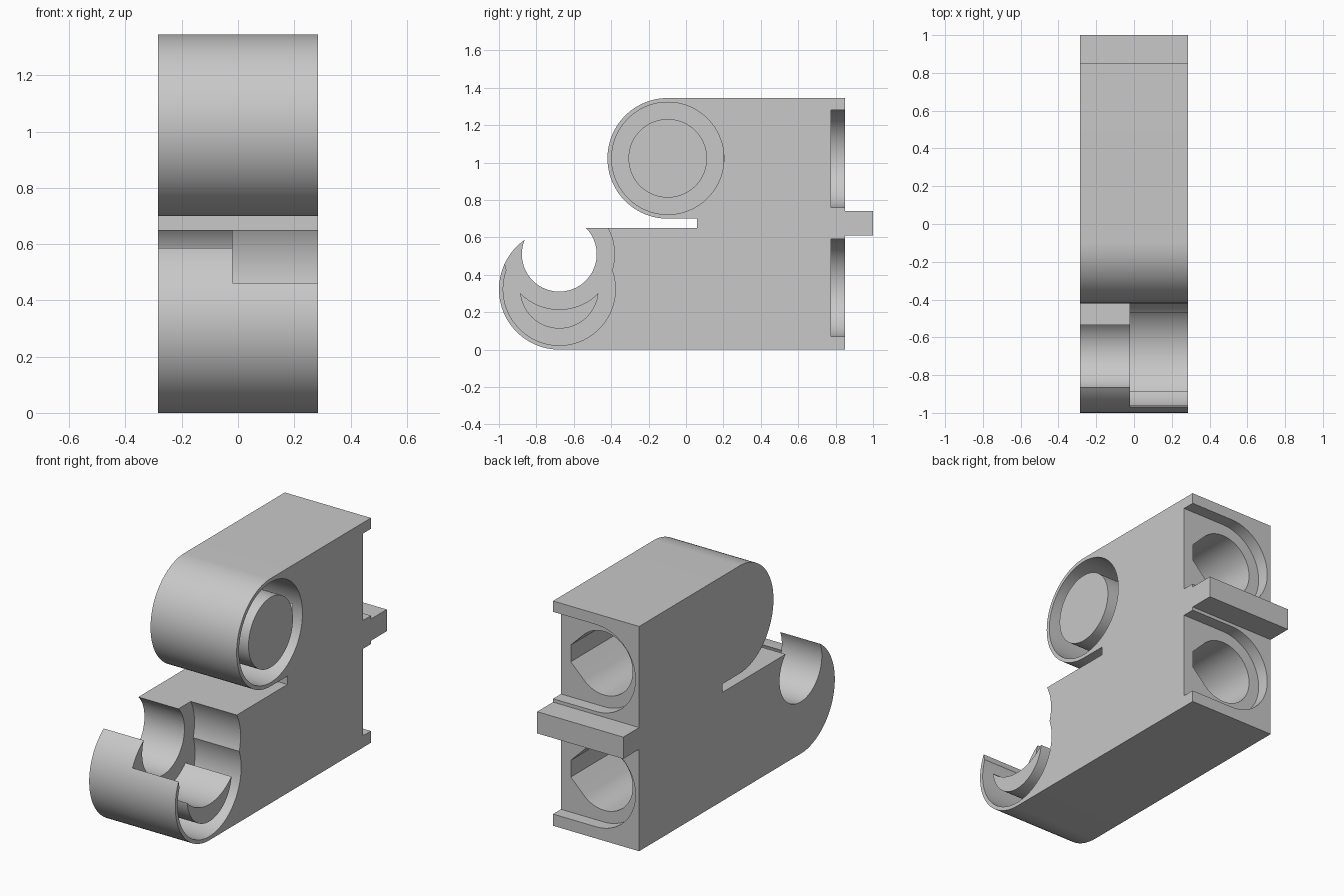
import bpy
import bmesh
from math import cos, sin, radians

old = bpy.data.objects.get("Cube")
if old:
    bpy.data.objects.remove(old, do_unlink=True)

grey = bpy.data.materials.new("plain grey")
grey.use_nodes = True
GREY = (0.58, 0.58, 0.58, 1)
grey.diffuse_color = GREY
grey.node_tree.nodes["Principled BSDF"].inputs["Base Color"].default_value = GREY

HALF = 0.285           # half width
FLOOR = -0.02          # depth of the side pockets
R = 0.3225             # radius of the rounded ends
UPPER = (-0.0975, 1.0225)
LOWER = (-0.6775, R)
SOCKET = (-0.6775, 0.51)


def arc(centre, r, a, b, n=48):
    """Points on an arc, angles in degrees."""
    angles = [radians(a + (b - a) * i / n) for i in range(n + 1)]
    return [(centre[0] + r * cos(t), centre[1] + r * sin(t)) for t in angles]


def disc(centre, r):
    return arc(centre, r, 0, 360, 96)[:-1]


def prism(name, points, axis, lo, hi):
    """Extrude a profile along x (points are y, z) or y (points are x, z)."""
    bm = bmesh.new()

    def place(p, d):
        return (d, p[0], p[1]) if axis == "x" else (p[0], d, p[1])

    face = bm.faces.new([bm.verts.new(place(p, lo)) for p in points])
    ext = bmesh.ops.extrude_face_region(bm, geom=[face])
    verts = [g for g in ext["geom"] if isinstance(g, bmesh.types.BMVert)]
    shift = (hi - lo, 0, 0) if axis == "x" else (0, hi - lo, 0)
    bmesh.ops.translate(bm, verts=verts, vec=shift)
    bmesh.ops.recalc_face_normals(bm, faces=bm.faces[:])
    mesh = bpy.data.meshes.new(name)
    bm.to_mesh(mesh)
    bm.free()
    mesh.materials.append(grey)
    obj = bpy.data.objects.new(name, mesh)
    bpy.context.collection.objects.link(obj)
    return obj


def combine(body, tool, operation):
    mod = body.modifiers.new(tool.name, "BOOLEAN")
    mod.operation = operation
    mod.solver = "EXACT"
    mod.object = tool
    bpy.context.view_layer.objects.active = body
    bpy.ops.object.modifier_apply(modifier=mod.name)
    bpy.data.objects.remove(tool, do_unlink=True)


# Side outline: back tongue, rounded upper end, slot, rounded lower end
outline = [(0.85, 0), (0.85, 0.61), (1, 0.61), (1, 0.74), (0.85, 0.74), (0.85, 2 * UPPER[1] - 0.7)]
outline += arc(UPPER, R, 90, 270)
outline += [(0.06, 0.7), (0.06, 0.65), (-0.6, 0.65)]
outline += arc(LOWER, R, 90, 270)
body = prism("connector_body", outline, "x", -HALF, HALF)

# Round pockets with a central boss on the left side
for name, centre in (("upper", UPPER), ("lower", LOWER)):
    combine(body, prism(name + "_pocket", disc(centre, 0.3), "x", FLOOR, 0.4), "DIFFERENCE")
    combine(body, prism(name + "_boss", disc(centre, 0.21), "x", FLOOR - 0.1, HALF), "UNION")

# Open socket above the lower boss: wide on the left, narrow on the right
combine(body, prism("wide_socket", disc(SOCKET, 0.295), "x", FLOOR, 0.4), "DIFFERENCE")
combine(body, prism("narrow_socket", disc(SOCKET, 0.2), "x", -0.4, 0.4), "DIFFERENCE")

# Back recesses open to the left, each with a blunt teardrop hole
for name, z in (("upper", 1.02), ("lower", 0.33)):
    recess = arc((0, z), 0.26, 90, 270) + [(0.4, z - 0.26), (0.4, z + 0.26)]
    combine(body, prism(name + "_recess", recess, "y", 0.775, 0.9), "DIFFERENCE")
    drop = arc((0, z), 0.19, 45, 315, 64) + [(0.22, z - 0.05), (0.22, z + 0.05)]
    combine(body, prism(name + "_hole", drop, "y", 0.2, 0.9), "DIFFERENCE")

# Smooth the curved walls and keep the edges sharp
bpy.ops.object.select_all(action="DESELECT")
body.select_set(True)
bpy.context.view_layer.objects.active = body
bpy.ops.object.shade_smooth_by_angle(angle=radians(30))
